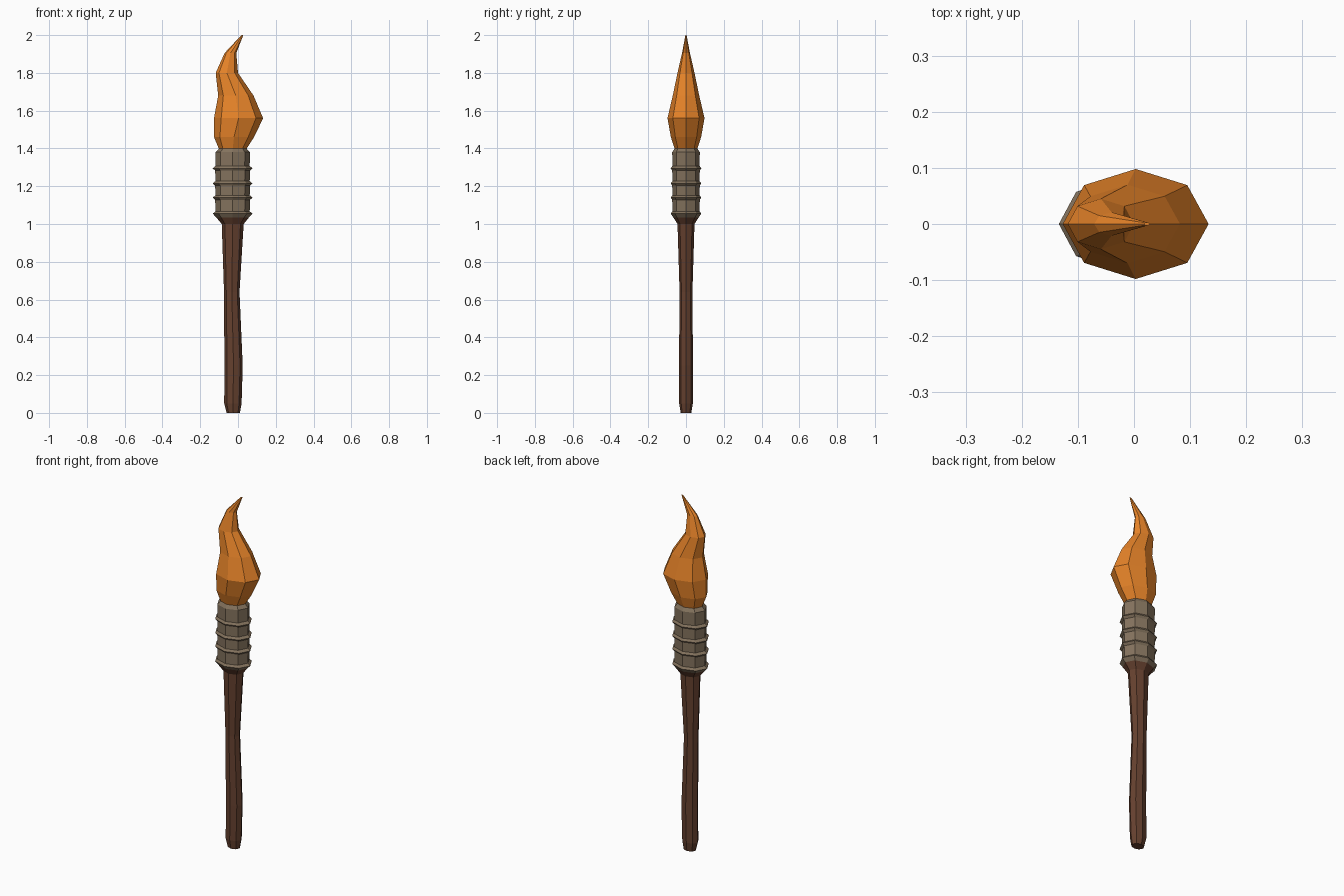
import bpy, bmesh
from math import cos, sin, pi

SIDES = 8


def loft(name, rings, color):
    """Eight-sided faceted loft; each ring is (z, x_left, x_right, half_depth)."""
    bm = bmesh.new()
    loops = []
    for z, x0, x1, ry in rings:
        cx, rx = (x0 + x1) / 2, (x1 - x0) / 2
        loops.append([bm.verts.new((cx + rx * cos(2 * pi * i / SIDES),
                                    ry * sin(2 * pi * i / SIDES), z))
                      for i in range(SIDES)])
    for a, b in zip(loops, loops[1:]):
        for i in range(SIDES):
            j = (i + 1) % SIDES
            bm.faces.new((a[i], a[j], b[j], b[i]))
    bm.faces.new(loops[0][::-1])
    bm.faces.new(loops[-1])
    bmesh.ops.recalc_face_normals(bm, faces=bm.faces)
    mesh = bpy.data.meshes.new(name)
    bm.to_mesh(mesh)
    bm.free()
    mat = bpy.data.materials.new(name + "_color")
    mat.diffuse_color = (*color, 1)
    mesh.materials.append(mat)
    obj = bpy.data.objects.new(name, mesh)
    bpy.context.collection.objects.link(obj)
    return obj


# Slightly crooked wooden handle, flaring at the top
loft("handle", [
    (0.00, -0.060, 0.010, 0.028),
    (0.05, -0.073, 0.019, 0.036),
    (0.25, -0.072, 0.025, 0.037),
    (0.64, -0.074, 0.008, 0.034),
    (1.00, -0.086, 0.030, 0.045),
    (1.035, -0.115, 0.058, 0.067),
], (0.13, 0.052, 0.028))

# Cloth wrap with thin raised ridges
wrap = [(1.035, -0.115, 0.058, 0.067)]
for z in (1.055, 1.14, 1.215, 1.295):
    if z > 1.06:
        wrap.append((z - 0.012, -0.121, 0.064, 0.073))
    wrap.append((z, -0.134, 0.077, 0.081))
    wrap.append((z + 0.012, -0.119, 0.062, 0.072))
wrap += [(1.38, -0.120, 0.063, 0.073), (1.40, -0.100, 0.045, 0.060)]
loft("cloth_wrap", wrap, (0.23, 0.17, 0.11))

# Curling flame
loft("flame", [
    (1.395, -0.100, 0.043, 0.059),
    (1.46, -0.127, 0.085, 0.080),
    (1.56, -0.127, 0.133, 0.098),
    (1.68, -0.105, 0.082, 0.070),
    (1.80, -0.118, 0.000, 0.045),
    (1.905, -0.071, -0.009, 0.021),
    (2.00, 0.018, 0.028, 0.003),
], (0.80, 0.23, 0.022))
